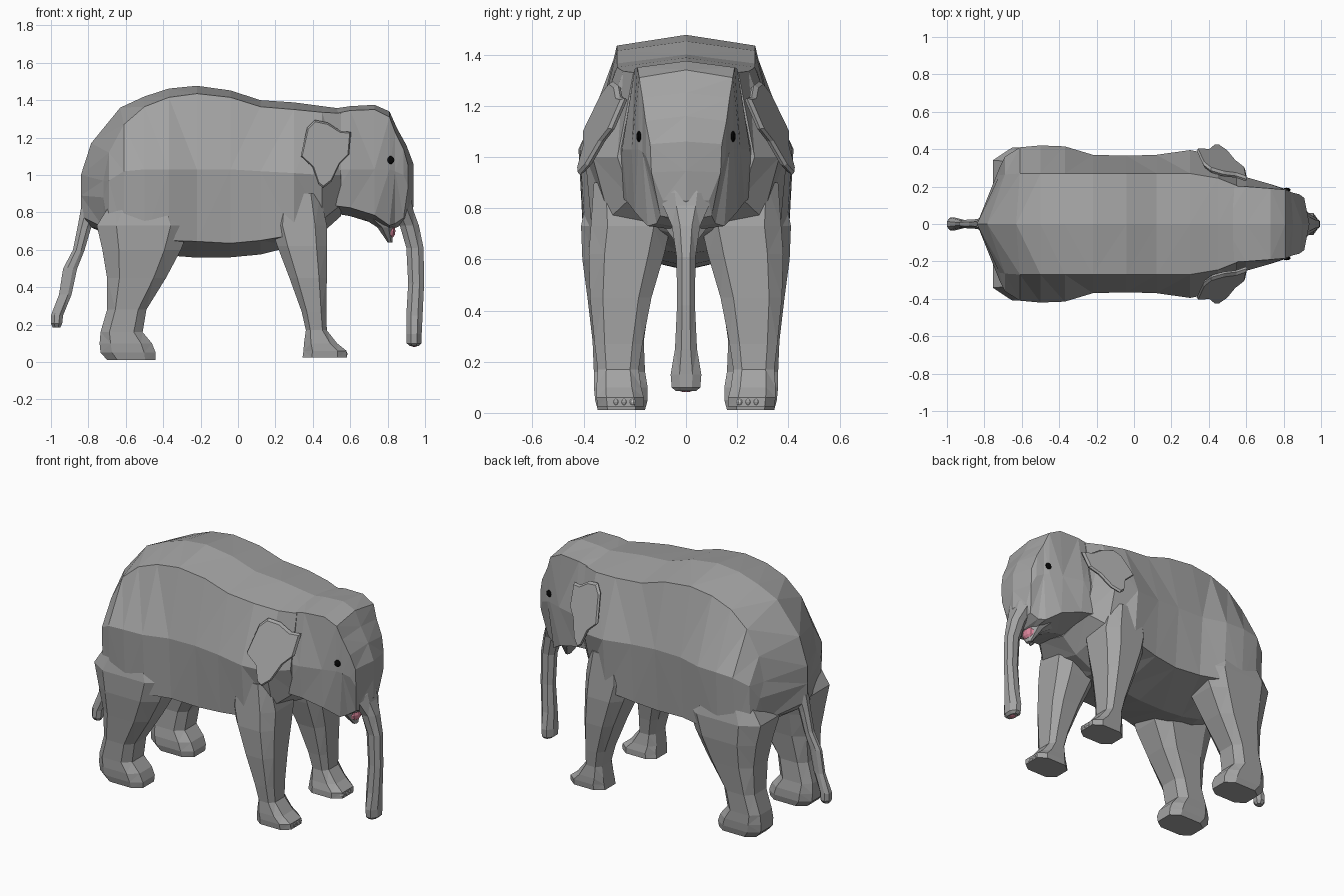
import bpy, bmesh, math
from mathutils import Vector


def material(name, color):
    m = bpy.data.materials.new(name)
    m.diffuse_color = color
    return m


GREY = material("hide_grey", (0.37, 0.37, 0.37, 1))
BLACK = material("black", (0.002, 0.002, 0.002, 1))
PINK = material("pink", (0.75, 0.25, 0.35, 1))
NAIL = material("nail", (0.6, 0.6, 0.58, 1))


def finish(name, bm, mat):
    bmesh.ops.recalc_face_normals(bm, faces=bm.faces)
    me = bpy.data.meshes.new(name)
    bm.to_mesh(me)
    bm.free()
    ob = bpy.data.objects.new(name, me)
    bpy.context.collection.objects.link(ob)
    me.materials.append(mat)
    return ob


def loft(name, rings, mat=GREY):
    """Skin closed rings of equal size; both ends get a fan to a centre point."""
    bm = bmesh.new()
    vs = [[bm.verts.new(p) for p in r] for r in rings]
    n = len(vs[0])
    for a, b in zip(vs, vs[1:]):
        for i in range(n):
            j = (i + 1) % n
            bm.faces.new((a[i], a[j], b[j], b[i]))
    for r in (vs[0], vs[-1]):
        c = bm.verts.new((r[0].co + r[n // 2].co) / 2)
        for i in range(n):
            bm.faces.new((r[i], r[(i + 1) % n], c))
    bmesh.ops.triangulate(bm, faces=bm.faces)
    return finish(name, bm, mat)


def section(x, dx, zt, ys, zs, ym, zm, yl, zl, zb):
    """Symmetric cross-section; dx shifts the flanks forward."""
    half = [(ys, zs), (ym, zm), (yl, zl)]
    right = [(x + dx, y, z) for y, z in half]
    left = [(x + dx, -y, z) for y, z in reversed(half)]
    return [(x, 0, zt)] + right + [(x, 0, zb)] + left


def limb(name, rings, c=.42, side=1):
    """Eight-sided rings as (z, x min, x max, y min, y max); c = squareness."""
    shape = [(1, c), (c, 1), (-c, 1), (-1, c), (-1, -c), (-c, -1), (c, -1), (1, -c)]
    return loft(name, [[((x0 + x1) / 2 + (x1 - x0) / 2 * u,
                         ((y0 + y1) / 2 + (y1 - y0) / 2 * v) * side, z)
                        for u, v in shape] for z, x0, x1, y0, y1 in rings])


def ball(name, loc, scale, mat):
    bm = bmesh.new()
    bmesh.ops.create_uvsphere(bm, u_segments=10, v_segments=6, radius=1)
    for v in bm.verts:
        v.co = Vector([a * s + l for a, s, l in zip(v.co, scale, loc)])
    return finish(name, bm, mat)


# torso, from rump to neck
body = loft("body", [section(*s) for s in [
    (-.84, .12, 1.00, .26, .97, .30, .88, .24, .72, .78),
    (-.785, .095, 1.17, .265, 1.12, .36, .97, .35, .70, .72),
    (-.63, .02, 1.36, .27, 1.27, .41, 1.02, .39, .67, .65),
    (-.50, 0, 1.42, .27, 1.365, .42, 1.03, .40, .66, .60),
    (-.37, 0, 1.462, .27, 1.415, .415, 1.03, .39, .65, .57),
    (-.22, 0, 1.477, .27, 1.435, .37, 1.03, .345, .645, .558),
    (-.04, 0, 1.452, .27, 1.415, .365, 1.03, .335, .635, .56),
    (.12, 0, 1.40, .27, 1.365, .37, 1.02, .345, .65, .575),
    (.30, 0, 1.388, .27, 1.35, .395, 1.01, .365, .68, .62),
    (.45, 0, 1.368, .245, 1.335, .365, 1.0, .30, .76, .69),
    (.55, 0, 1.355, .205, 1.33, .268, 1.0, .215, .84, .78)]])

# head
head = loft("head", [section(*s) for s in [
    (.48, 0, 1.35, .205, 1.32, .26, 1.03, .25, .84, .80),
    (.60, 0, 1.368, .20, 1.345, .25, 1.03, .23, .825, .78),
    (.73, 0, 1.375, .19, 1.35, .213, 1.03, .20, .785, .74),
    (.81, 0, 1.34, .183, 1.31, .187, 1.03, .15, .73, .71),
    (.85, -.01, 1.25, .17, 1.23, .17, 1.02, .115, .74, .72),
    (.90, -.015, 1.16, .158, 1.14, .155, 1.0, .10, .77, .75),
    (.938, -.028, 1.06, .14, 1.05, .135, .94, .09, .83, .83)]])

# trunk
trunk = limb("trunk", [
    (.95, .80, .90, -.10, .10), (.86, .81, .928, -.105, .105),
    (.81, .83, .938, -.09, .09),
    (.73, .865, .967, -.055, .055), (.61, .90, .992, -.037, .037),
    (.42, .91, .995, -.035, .035), (.25, .90, .987, -.043, .043),
    (.15, .90, .982, -.06, .06), (.10, .902, .98, -.056, .056),
    (.085, .92, .965, -.04, .04)])
ball("trunk_tip", (.942, 0, .087), (.018, .025, .006), PINK)

# lower lip and mouth
lip = limb("lower_lip", [(.80, .62, .85, -.12, .12), (.72, .745, .83, -.08, .08),
                         (.64, .80, .825, -.02, .02)])
ball("mouth", (.815, 0, .70), (.028, .05, .04), PINK)

# tail
tail = limb("tail", [
    (.82, -.84, -.74, -.035, .035), (.72, -.858, -.785, -.027, .027),
    (.60, -.882, -.82, -.024, .024), (.50, -.935, -.86, -.022, .022),
    (.36, -.957, -.89, -.022, .022), (.25, -1.0, -.935, -.033, .033),
    (.205, -1.0, -.94, -.035, .035), (.185, -.99, -.95, -.02, .02)])
parts = [head, trunk, lip, tail]

FRONT_LEG = [
    (.90, .20, .44, .14, .36), (.73, .175, .475, .06, .372),
    (.62, .21, .475, .085, .38), (.45, .275, .475, .135, .375),
    (.27, .34, .472, .17, .357), (.17, .363, .475, .185, .345),
    (.10, .353, .53, .175, .35), (.06, .35, .58, .165, .35),
    (.025, .345, .582, .165, .345)]
HIND_LEG = [
    (.88, -.66, -.34, .16, .38), (.73, -.755, -.255, .08, .41),
    (.60, -.725, -.305, .11, .405), (.45, -.70, -.385, .14, .385),
    (.28, -.70, -.49, .165, .365), (.16, -.735, -.51, .16, .36),
    (.10, -.74, -.46, .15, .36), (.05, -.735, -.44, .15, .355),
    (.012, -.70, -.442, .16, .345)]
EAR = [(.605, 1.23), (.55, 1.235), (.48, 1.28), (.41, 1.295), (.37, 1.255),
       (.335, 1.10), (.40, 1.04), (.43, .95), (.455, .93), (.50, .965),
       (.545, 1.06), (.595, 1.11)]


def ear_ring(side, off, shrink):
    cx, cz = .47, 1.12
    ring = []
    for x, z in EAR:
        x, z = cx + (x - cx) * shrink, cz + (z - cz) * shrink
        y = .243 + .38 * (.57 - x) + .40 * (1.25 - z) + off
        ring.append((x, y * side, z))
    return ring


for side, tag in ((1, "left"), (-1, "right")):
    parts.append(limb("front_leg_" + tag, FRONT_LEG, .58, side))
    parts.append(limb("hind_leg_" + tag, HIND_LEG, .58, side))
    parts.append(loft("ear_" + tag, [ear_ring(side, -.014, .94), ear_ring(side, 0, 1),
                                     ear_ring(side, .014, .94)]))
    ball("eye_" + tag, (.815, .183 * side, 1.08), (.022, .011, .022), BLACK)
    # toenails
    for i in (-1, 0, 1):
        ball("front_toenail_" + tag, (.572, (.242 + i * .032) * side, .042),
             (.014, .014, .016), NAIL)

# weld the parts into one skin so that nothing is left inside
for p in parts:
    mod = body.modifiers.new(p.name, "BOOLEAN")
    mod.operation = "UNION"
    mod.solver = "EXACT"
    mod.object = p
skin = bpy.data.meshes.new_from_object(
    body.evaluated_get(bpy.context.evaluated_depsgraph_get()))
body.modifiers.clear()
body.data = skin
for p in parts:
    bpy.data.objects.remove(p)
